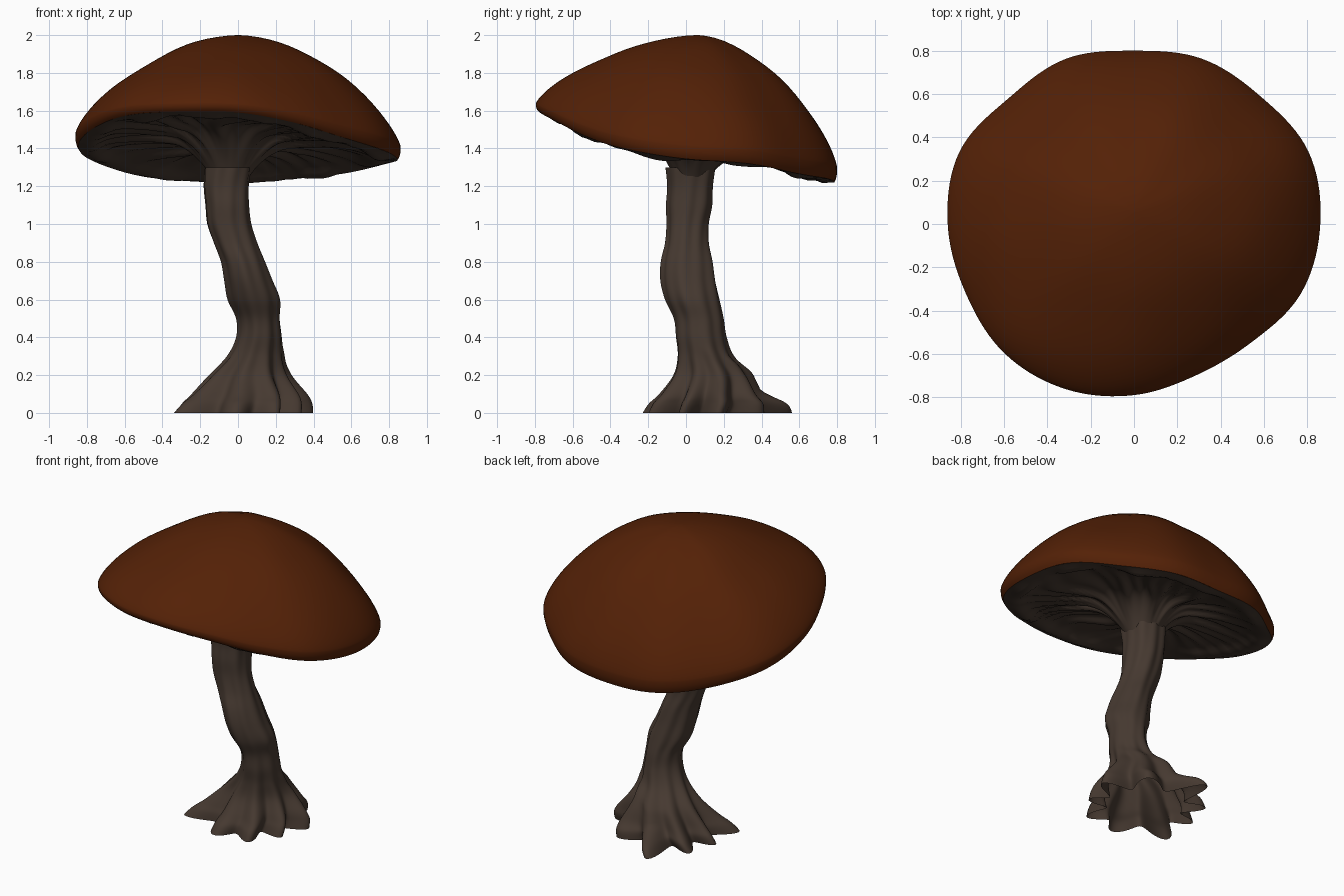
import bpy, math
from mathutils import Vector, noise

if "Cube" in bpy.data.objects:
    bpy.data.objects.remove(bpy.data.objects["Cube"])

TAU = 2 * math.pi


def material(name, rgb):
    m = bpy.data.materials.new(name)
    m.diffuse_color = (*rgb, 1)
    m.use_nodes = True
    m.node_tree.nodes["Principled BSDF"].inputs["Base Color"].default_value = m.diffuse_color
    return m


cap_red = material("rust brown cap", (0.088, 0.0150, 0.0020))
bark = material("dark brown stalk", (0.061, 0.041, 0.030))


def spline(rows, u, closed=False):
    """Catmull-Rom sample of equal-length tuples at index position u."""
    n = len(rows)
    i = math.floor(u) if closed else min(int(u), n - 2)
    f = u - i
    pick = (lambda k: rows[k % n]) if closed else (lambda k: rows[max(0, min(n - 1, k))])
    a, b, c, d = (pick(i + k) for k in (-1, 0, 1, 2))
    return [0.5 * (2 * q + (r - p) * f + (2 * p - 5 * q + 4 * r - s) * f * f
                   + (3 * q - p - 3 * r + s) * f ** 3) for p, q, r, s in zip(a, b, c, d)]


def loft(name, rings, mat, close_end=False):
    """Skin a stack of counter-clockwise rings."""
    n = len(rings[0])
    verts = [p for ring in rings for p in ring]
    faces = [(i * n + j, i * n + (j + 1) % n, (i + 1) * n + (j + 1) % n, (i + 1) * n + j)
             for i in range(len(rings) - 1) for j in range(n)]
    if close_end:
        faces.append(tuple(range(len(verts) - n, len(verts))))
    me = bpy.data.meshes.new(name)
    me.from_pydata(verts, [], faces)
    me.materials.append(mat)
    me.shade_smooth()
    ob = bpy.data.objects.new(name, me)
    bpy.context.collection.objects.link(ob)
    return ob


# Cap rim: (radius, height) every 22.5 degrees, starting at +x
RIM = [(.86, 1.345), (.872, 1.32), (.83, 1.27), (.825, 1.24), (.80, 1.22), (.825, 1.23),
       (.82, 1.265), (.872, 1.345), (.86, 1.425), (.84, 1.51), (.845, 1.575), (.825, 1.595),
       (.79, 1.59), (.755, 1.54), (.77, 1.465), (.835, 1.395)]
SEG = 144


def rim(a):
    r, z = spline(RIM, a / TAU * 16, True)
    return Vector((r * math.cos(a), r * math.sin(a), z))


angles = [TAU * j / SEG for j in range(SEG)]

# Domed cap skin with a rounded edge, apex slightly behind the centre
apex = Vector((0.0, 0.06, 2.0))
levels = [(0.98, 1.0), (0.992, 0.975), (0.999, 0.94)]
for i in range(25):
    t = max(0.01, math.cos(i / 24 * math.pi / 2))
    levels.append((t, 0.90 * (1 - (1 - t ** 1.7) ** 0.75)))
rings = []
for t, drop in levels:
    ring = []
    for a in angles:
        edge = rim(a)
        p = apex.lerp(edge, t)
        p.z = apex.z + (edge.z - apex.z) * drop
        p.z += 0.02 * noise.noise(p * 2.5) * (1 - t) * t * 4
        ring.append(p)
    rings.append(ring)
loft("cap", rings, cap_red, close_end=True)

# Underside: shallow hollow with branching ribs, flaring down into the stalk
hub = Vector((-0.05, 0.02, 1.40))
rings = []
for i in range(33):
    t = 0.1 + 0.9 * i / 32
    ring = []
    for a in angles:
        edge = apex.lerp(rim(a), 0.98)
        edge.z = rim(a).z
        p = hub.lerp(edge, t)
        p.z += 0.07 * math.sin(math.pi * min(1, t * 1.05))
        if t < 0.42:
            p.z -= 0.34 * (1 - t / 0.42) ** 2
        # ragged lip just inside the rim
        lip = math.exp(-((t - 0.90) / 0.06) ** 2) * (1 - t ** 40)
        p.z -= lip * (0.02 + 0.05 * noise.noise(Vector((math.cos(a), math.sin(a), 0)) * 3))
        # main ribs near the stalk, finer ribs further out
        warp = a + 0.22 * noise.noise(p * 2.6) + 0.12 * math.sin(3 * a + 4 * t)
        coarse = abs(math.cos(5.5 * warp)) ** 3 * max(0, 1 - t * 1.15)
        fine = abs(math.cos(15 * warp)) ** 2 * math.sin(math.pi * min(1, t))
        inner = max(0, t - 0.15)
        p.z -= 0.06 * coarse * min(1, inner * 4) + 0.02 * fine * min(1, inner * 3)
        ring.append(p)
    rings.append(ring)
loft("cap_underside", rings, bark)

# Stalk envelope: (height, min x, max x, min y, max y)
STALK = [(0.0, -.36, .39, -.255, .48), (.05, -.32, .385, -.22, .47), (.1, -.26, .36, -.16, .42),
         (.2, -.155, .28, -.075, .35), (.3, -.055, .24, -.045, .25), (.4, -.005, .23, -.05, .21),
         (.5, -.005, .22, -.06, .195), (.6, -.05, .22, -.105, .175), (.7, -.07, .18, -.13, .155),
         (.8, -.09, .14, -.13, .14), (.9, -.13, .10, -.11, .12), (1.0, -.165, .07, -.105, .12),
         (1.1, -.175, .06, -.11, .14), (1.2, -.185, .06, -.105, .145), (1.3, -.18, .075, -.115, .16)]

rings = []
STEPS = 80
for i in range(STEPS + 1):
    z, x0, x1, y0, y1 = spline(STALK, i / STEPS * (len(STALK) - 1))
    z = max(z, 0)
    centre = Vector(((x0 + x1) / 2, (y0 + y1) / 2, z))
    root = max(0, 1 - z / 0.42) ** 1.5
    ring = []
    for a in angles:
        # twisted sinews up the stalk
        k = 0.985 + 0.04 * math.sin(4 * a + 3.5 * z) + 0.025 * math.sin(9 * a - 5 * z + 1)
        # nine root lobes spreading at the foot
        w = a + 0.12 * math.sin(2 * a + 1) * root
        k *= 1 - 0.36 * root * (1 - math.cos(4.5 * (w - 0.304)) ** 2)
        k *= 1 + 0.05 * root * math.sin(5 * a + 2)
        # long low root at the back
        k += 0.32 * math.exp(-((a - 1.82) / 0.15) ** 2) * max(0, 1 - (z / 0.12) ** 2)
        # root wrapping round the back of the foot
        band = 0.27 + 0.07 * math.sin(a + 2.2)
        k += 0.06 * math.exp(-((z - band) / 0.035) ** 2) * max(0, math.sin(a + 0.5))
        ring.append(centre + Vector(((x1 - x0) / 2 * k * math.cos(a),
                                     (y1 - y0) / 2 * k * math.sin(a), 0)))
    rings.append(ring)
loft("stalk_and_roots", rings, bark)
